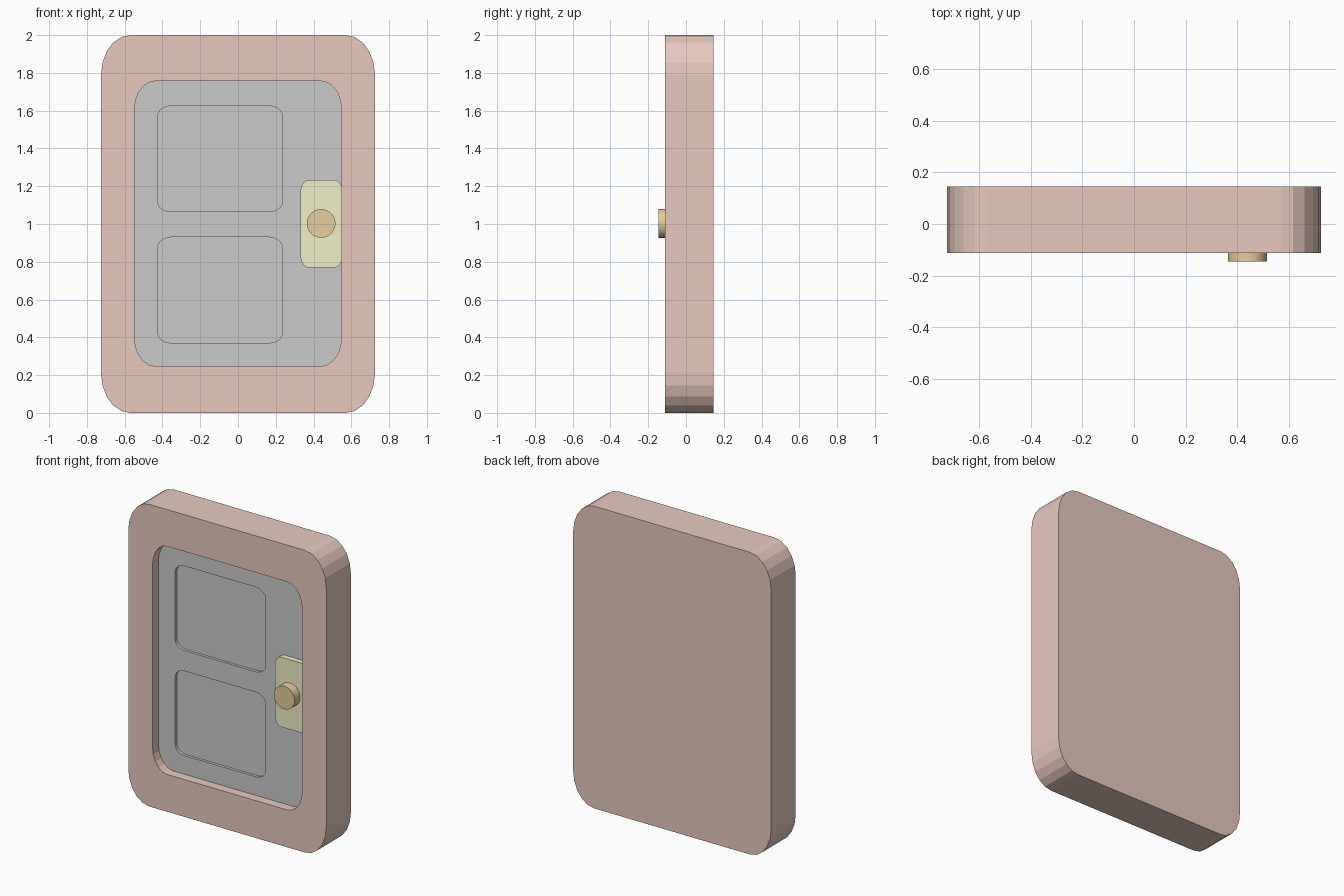
import bpy, bmesh, math

if "Cube" in bpy.data.objects:
    bpy.data.objects.remove(bpy.data.objects["Cube"])

def material(name, rgb):
    m = bpy.data.materials.new(name)
    m.diffuse_color = (*rgb, 1)
    m.use_nodes = True
    m.node_tree.nodes["Principled BSDF"].inputs["Base Color"].default_value = m.diffuse_color
    return m

def slab(name, x0, x1, z0, z1, y0, y1, rx, rz, mat=None, seg=5):
    """Upright rounded rectangle with elliptical corners, from y0 to y1."""
    corners = [(x1 - rx, z1 - rz), (x0 + rx, z1 - rz),
               (x0 + rx, z0 + rz), (x1 - rx, z0 + rz)]
    bm = bmesh.new()
    verts = []
    for q, (cx, cz) in enumerate(corners):
        for i in range(seg + 1):
            a = math.pi / 2 * (q + i / seg)
            verts.append(bm.verts.new((cx + rx * math.cos(a), y0, cz + rz * math.sin(a))))
    face = bm.faces.new(verts)
    ext = bmesh.ops.extrude_face_region(bm, geom=[face])
    moved = [g for g in ext["geom"] if isinstance(g, bmesh.types.BMVert)]
    bmesh.ops.translate(bm, verts=moved, vec=(0, y1 - y0, 0))
    bmesh.ops.recalc_face_normals(bm, faces=bm.faces)
    me = bpy.data.meshes.new(name)
    bm.to_mesh(me)
    bm.free()
    ob = bpy.data.objects.new(name, me)
    bpy.context.collection.objects.link(ob)
    if mat:
        me.materials.append(mat)
    return ob

def carve(ob, cutter):
    """Subtract the cutter, apply, and remove it."""
    mod = ob.modifiers.new("carve", "BOOLEAN")
    mod.operation, mod.solver, mod.object = "DIFFERENCE", "EXACT", cutter
    cutter.hide_render = True
    bpy.context.view_layer.objects.active = ob
    bpy.ops.object.modifier_apply(modifier=mod.name)
    bpy.data.objects.remove(cutter)

clay = material("frame_clay", (0.80, 0.59, 0.52))
yellow = material("plate_yellow", (0.87, 0.87, 0.57))
brass = material("knob_brass", (0.79, 0.61, 0.34))

# Frame with a pocket for the door
opening = (-0.548, 0.548, 0.247, 1.757)
frame = slab("frame", -0.725, 0.725, 0, 2, -0.112, 0.145, 0.155, 0.21, clay)
carve(frame, slab("pocket_cutter", *opening, -0.3, -0.01, 0.11, 0.15))

# Door leaf with two sunken panels
door = slab("door_leaf", *opening, -0.05, -0.01, 0.11, 0.15)
for z0 in (0.37, 1.065):
    carve(door, slab("panel_cutter", -0.425, 0.235, z0, z0 + 0.56, -0.3, -0.032, 0.07, 0.055))

# Lock plate
slab("lock_plate", 0.33, 0.555, 0.77, 1.232, -0.086, -0.04, 0.04, 0.07, yellow)

# Knob
bpy.ops.mesh.primitive_cylinder_add(vertices=32, radius=0.076, depth=0.075,
                                    location=(0.44, -0.1075, 1.003),
                                    rotation=(math.pi / 2, 0, 0))
knob = bpy.context.object
knob.name = "knob"
knob.data.materials.append(brass)
bpy.ops.object.shade_smooth_by_angle()
